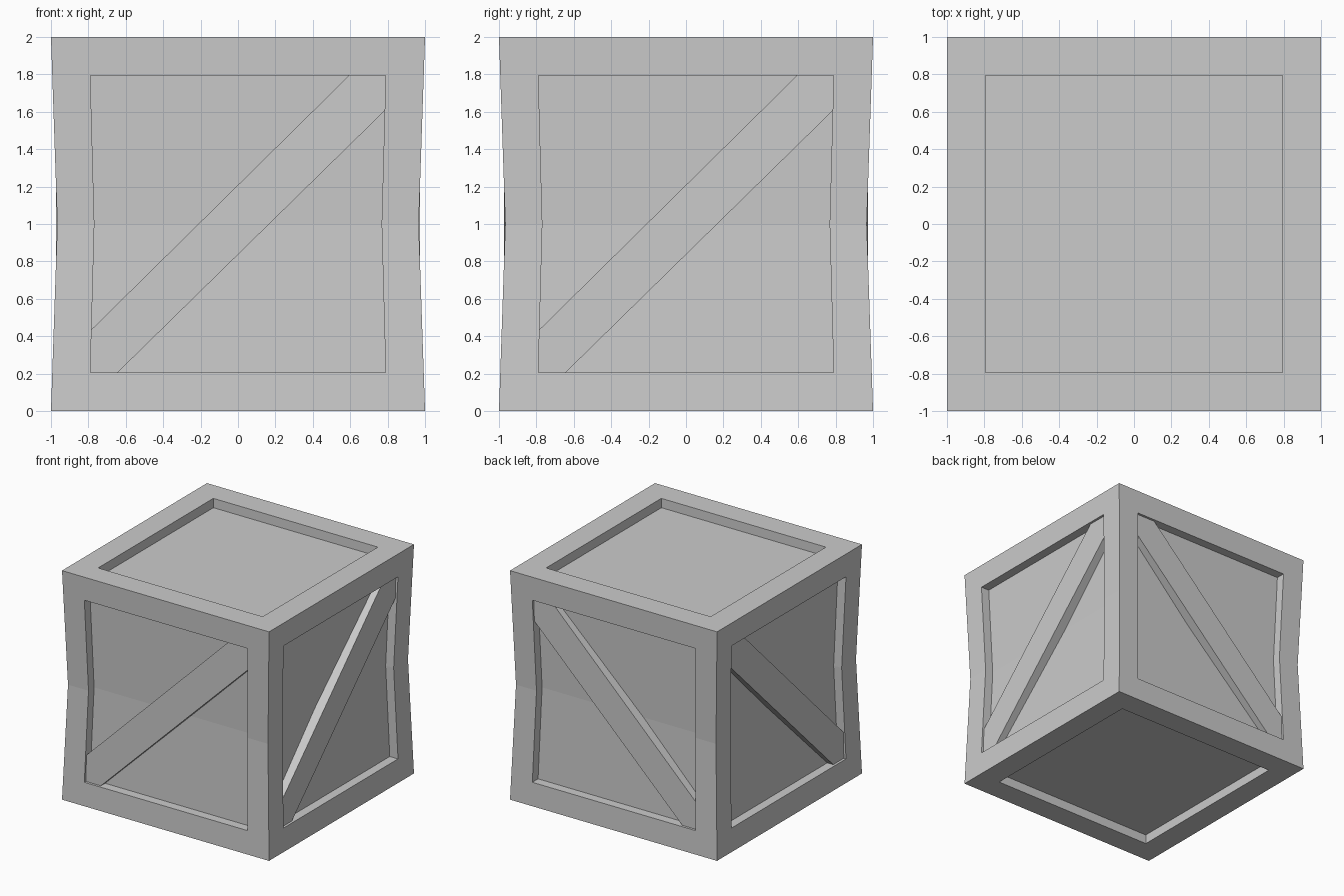
import bpy, bmesh
from mathutils import Matrix, Vector

cube = bpy.data.objects.get("Cube")
if cube:
    bpy.data.objects.remove(cube, do_unlink=True)

grey = bpy.data.materials.new("plain grey")
grey.use_nodes = True
grey.diffuse_color = (0.6, 0.6, 0.6, 1)
grey.node_tree.nodes["Principled BSDF"].inputs["Base Color"].default_value = (0.6, 0.6, 0.6, 1)

BORDER, DEPTH, WAIST = 0.205, 0.08, 0.966


def add_object(name, bm):
    bmesh.ops.recalc_face_normals(bm, faces=bm.faces)
    mesh = bpy.data.meshes.new(name)
    bm.to_mesh(mesh)
    bm.free()
    mesh.materials.append(grey)
    obj = bpy.data.objects.new(name, mesh)
    bpy.context.collection.objects.link(obj)
    return obj


# Crate body: box with a recessed panel on each side, pinched at mid height
bm = bmesh.new()
bmesh.ops.create_cube(bm, size=2, matrix=Matrix.Translation((0, 0, 1)))
bmesh.ops.bisect_plane(bm, geom=bm.verts[:] + bm.edges[:] + bm.faces[:],
                       plane_co=(0, 0, 1), plane_no=(0, 0, 1))
bm.normal_update()
directions = [Vector(d) for d in ((1, 0, 0), (-1, 0, 0), (0, 1, 0),
                                  (0, -1, 0), (0, 0, 1), (0, 0, -1))]
sides = [[f for f in bm.faces if f.normal.dot(d) > 0.9] for d in directions]
for side in sides:
    bmesh.ops.inset_region(bm, faces=side, thickness=BORDER, use_even_offset=True)
    bmesh.ops.inset_region(bm, faces=side, thickness=0, depth=-DEPTH)
for v in bm.verts:
    scale = WAIST + (1 - WAIST) * abs(v.co.z - 1)
    v.co.x *= scale
    v.co.y *= scale
add_object("crate_body", bm)

# Diagonal braces: flat boards whose ends are buried in the frame
OUTLINE = [(-0.83, 0.39), (-0.83, 0.17), (-0.68, 0.17),
           (0.83, 1.65), (0.83, 1.83), (0.63, 1.83)]


def brace(name, place):
    bm = bmesh.new()
    inner, outer = ([bm.verts.new(place(u, d, z)) for u, z in OUTLINE]
                    for d in (0.86, 0.972))
    bm.faces.new(inner)
    bm.faces.new(outer)
    for i in range(len(OUTLINE)):
        j = (i + 1) % len(OUTLINE)
        bm.faces.new((inner[i], inner[j], outer[j], outer[i]))
    add_object(name, bm)


brace("front_brace", lambda u, d, z: (u, -d, z))
brace("back_brace", lambda u, d, z: (u, d, z))
brace("left_brace", lambda u, d, z: (d, u, z))
brace("right_brace", lambda u, d, z: (-d, u, z))
